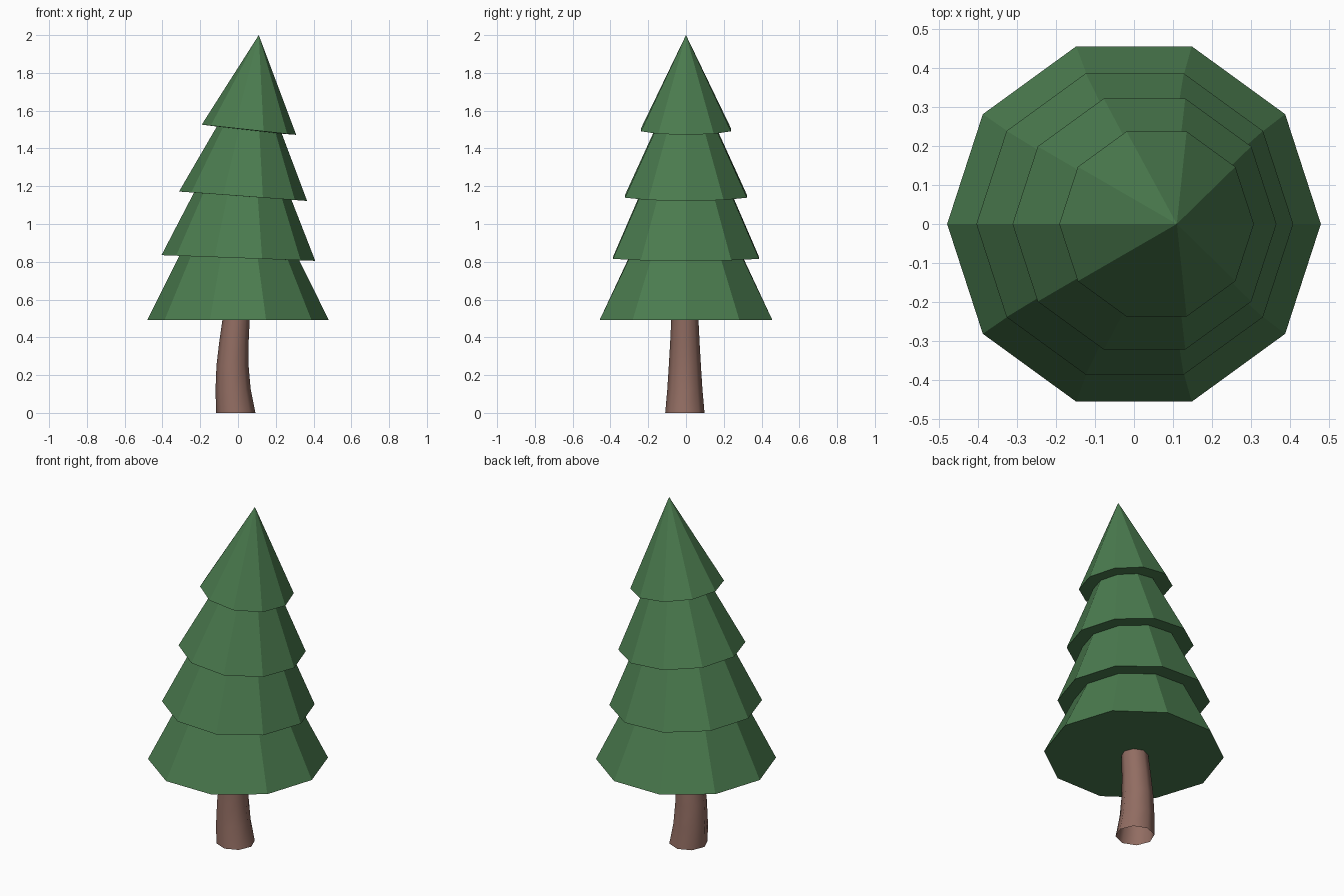
import bpy, bmesh, math

if "Cube" in bpy.data.objects:
    bpy.data.objects.remove(bpy.data.objects["Cube"])


def material(name, rgb):
    m = bpy.data.materials.new(name)
    m.diffuse_color = (*rgb, 1)
    m.use_nodes = True
    m.node_tree.nodes["Principled BSDF"].inputs["Base Color"].default_value = m.diffuse_color
    return m


def loft(name, rings, sides, mat, apex=None, cap_bottom=False):
    """Skin horizontal rings given as (x, y, z, radius, drop towards +x)."""
    bm = bmesh.new()
    loops = []
    for x, y, z, r, drop in rings:
        loop = []
        for i in range(sides):
            a = 2 * math.pi * i / sides
            loop.append(bm.verts.new((x + r * math.cos(a), y + r * math.sin(a),
                                      z - drop * math.cos(a))))
        loops.append(loop)
    for lo, hi in zip(loops, loops[1:]):
        for i in range(sides):
            j = (i + 1) % sides
            bm.faces.new((lo[i], lo[j], hi[j], hi[i]))
    if apex:
        tip = bm.verts.new(apex)
        for i in range(sides):
            bm.faces.new((loops[-1][i], loops[-1][(i + 1) % sides], tip))
    if cap_bottom:
        bm.faces.new(loops[0][::-1])
    mesh = bpy.data.meshes.new(name)
    bm.to_mesh(mesh)
    bm.free()
    mesh.materials.append(mat)
    ob = bpy.data.objects.new(name, mesh)
    bpy.context.collection.objects.link(ob)
    return ob


green = material("needle green", (0.070, 0.200, 0.078))
brown = material("bark brown", (0.285, 0.152, 0.122))

# Foliage: four skirts, each narrowing to a neck under the next, tilted skirt
foliage = [
    (0.000, 0, 0.493, 0.480, 0.000),
    (0.007, 0, 0.820, 0.317, 0.012),
    (0.002, 0, 0.820, 0.407, 0.015),
    (0.025, 0, 1.147, 0.258, 0.019),
    (0.027, 0, 1.147, 0.339, 0.025),
    (0.060, 0, 1.497, 0.172, 0.019),
    (0.058, 0, 1.499, 0.250, 0.027),
]
loft("foliage", foliage, 10, green, apex=(0.11, 0, 2.0), cap_bottom=True)

# Trunk: curved, tapering, open at the foot
trunk = [
    (-0.012, -0.006, 0.000, 0.104, 0),
    (-0.026, -0.006, 0.125, 0.093, 0),
    (-0.029, -0.006, 0.250, 0.085, 0),
    (-0.022, -0.006, 0.370, 0.078, 0),
    (-0.010, -0.006, 0.495, 0.072, 0),
]
t = loft("trunk", trunk, 8, brown)
for p in t.data.polygons:
    p.use_smooth = True
